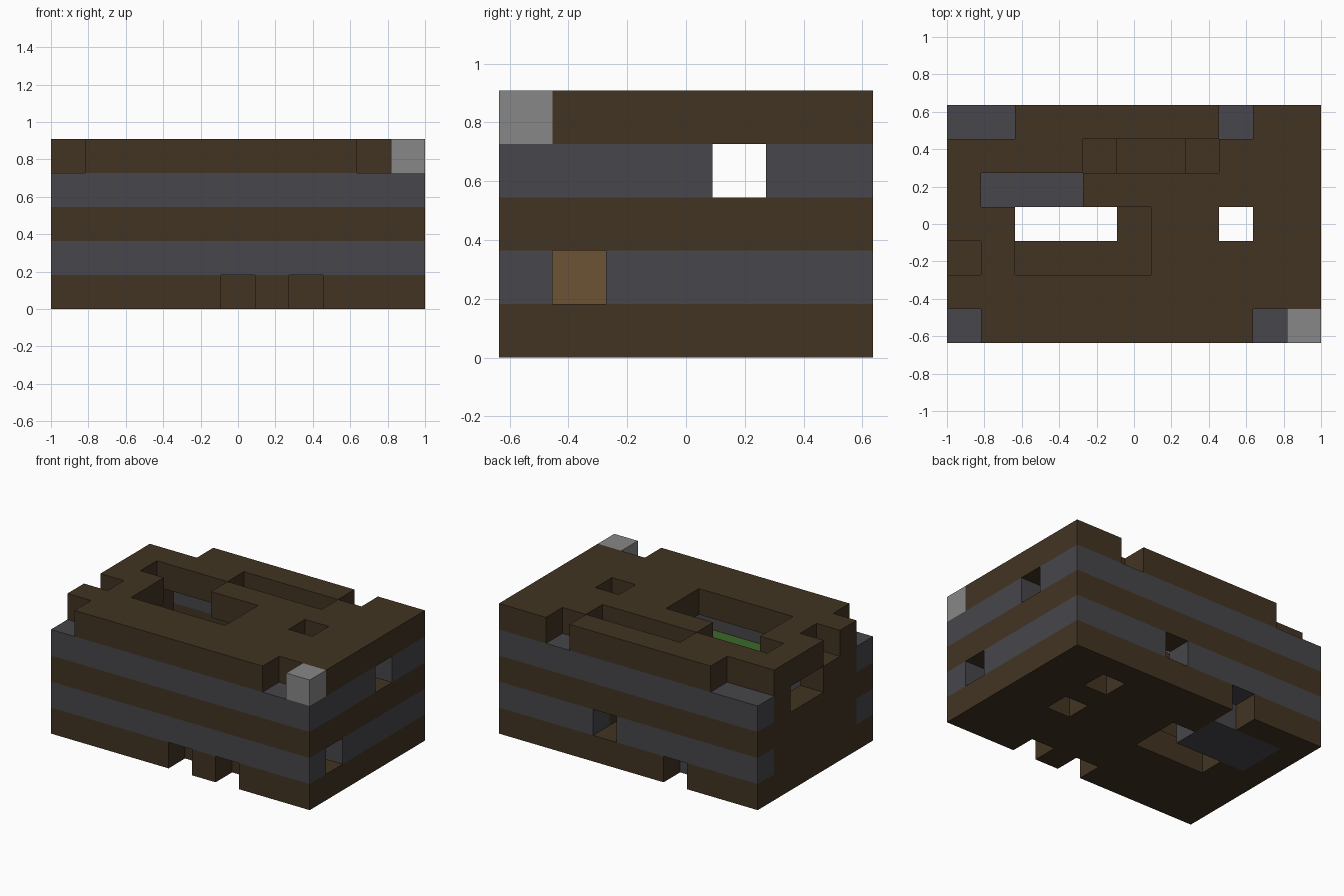
import bpy, bmesh
from mathutils import Vector

default = bpy.data.objects.get("Cube")
if default:
    bpy.data.objects.remove(default, do_unlink=True)

COLS, ROWS, LAYERS = 11, 7, 5
CELL = 2 / COLS
cells = {}  # grid position -> part name


def material(name, rgb):
    mat = bpy.data.materials.new(name)
    mat.use_nodes = True
    mat.diffuse_color = (*rgb, 1)
    bsdf = next(n for n in mat.node_tree.nodes if n.type == "BSDF_PRINCIPLED")
    bsdf.inputs["Base Color"].default_value = (*rgb, 1)
    bsdf.inputs["Roughness"].default_value = 0.9
    return mat


timber = material("dark timber", (0.054, 0.034, 0.016))
stone = material("dark stone", (0.063, 0.061, 0.069))
pale = material("pale stone", (0.245, 0.245, 0.242))
tan = material("tan wood", (0.150, 0.087, 0.036))
green = material("green", (0.045, 0.141, 0.023))


def fill(part, cols, rows, layer):
    for i in range(cols[0], cols[1] + 1):
        for j in range(rows[0], rows[1] + 1):
            cells[i, j, layer] = part


def cut(cols, rows, layer):
    for i in range(cols[0], cols[1] + 1):
        for j in range(rows[0], rows[1] + 1):
            cells.pop((i, j, layer), None)


ALL_COLS, ALL_ROWS = (0, COLS - 1), (0, ROWS - 1)
LAST_COL, LAST_ROW = COLS - 1, ROWS - 1


def ring(part, layer):
    fill(part, ALL_COLS, ALL_ROWS, layer)
    cut((1, LAST_COL - 1), (1, LAST_ROW - 1), layer)


# Floor with a stone hearth and missing boards
fill("floor", ALL_COLS, ALL_ROWS, 0)
fill("hearth", (1, 3), (4, 5), 0)
cut((2, 4), (3, 3), 0)
cut((4, 4), (4, 4), 0)
for i, j in [(8, 3), (8, 5), (5, 0), (7, 0), (3, LAST_ROW)]:
    cut((i, i), (j, j), 0)

# Stone wall courses around a timber beam, with one timber end wall
for part, layer in (("lower_wall", 1), ("middle_beam", 2), ("upper_wall", 3)):
    ring(part, layer)
    if layer != 2:
        fill("timber_end_wall", (0, 0), (1, LAST_ROW - 1), layer)

# Window gaps
cut((LAST_COL, LAST_COL), (1, 1), 1)
cut((6, 6), (LAST_ROW, LAST_ROW), 1)
cut((LAST_COL, LAST_COL), (4, 4), 3)
cut((0, 0), (3, 4), 3)

# Broken roof
fill("roof", ALL_COLS, ALL_ROWS, 4)
for cols, rows in [((0, 1), (6, 6)), ((8, 8), (6, 6)), ((4, 7), (5, 5)),
                   ((1, 3), (4, 4)), ((2, 5), (2, 3)), ((8, 8), (3, 3)),
                   ((0, 0), (2, 2)), ((0, 0), (0, 0)), ((9, 9), (0, 0))]:
    cut(cols, rows, 4)
fill("corner_block", (LAST_COL, LAST_COL), (0, 0), 4)

# Furniture inside
fill("bench", (3, 6), (1, 1), 1)
fill("bench_cushion", (3, 6), (1, 1), 2)
fill("stool", (4, 4), (5, 5), 1)
fill("stool", (7, 7), (5, 5), 1)

STYLE = {"floor": timber, "hearth": stone, "lower_wall": stone,
         "middle_beam": timber, "upper_wall": stone, "timber_end_wall": timber,
         "roof": timber, "corner_block": pale, "bench": tan,
         "bench_cushion": green, "stool": timber}


def build(part, mat):
    # Cubes on the grid, keeping only the exposed faces
    bm = bmesh.new()
    for pos, owner in cells.items():
        if owner != part:
            continue
        centre = Vector(((pos[0] + 0.5 - COLS / 2) * CELL,
                         (pos[1] + 0.5 - ROWS / 2) * CELL,
                         (pos[2] + 0.5) * CELL))
        for axis in range(3):
            for sign in (-1, 1):
                near = list(pos)
                near[axis] += sign
                if tuple(near) in cells:
                    continue
                n, u, v = Vector(), Vector(), Vector()
                n[axis] = sign
                u[(axis + 1) % 3] = 1
                v[(axis + 2) % 3] = sign
                corners = (-u - v, u - v, u + v, v - u)
                bm.faces.new([bm.verts.new(centre + (n + c) * CELL / 2) for c in corners])
    bmesh.ops.remove_doubles(bm, verts=bm.verts, dist=CELL / 100)
    mesh = bpy.data.meshes.new(part)
    bm.to_mesh(mesh)
    bm.free()
    mesh.materials.append(mat)
    bpy.context.collection.objects.link(bpy.data.objects.new(part, mesh))


for part, mat in STYLE.items():
    build(part, mat)
